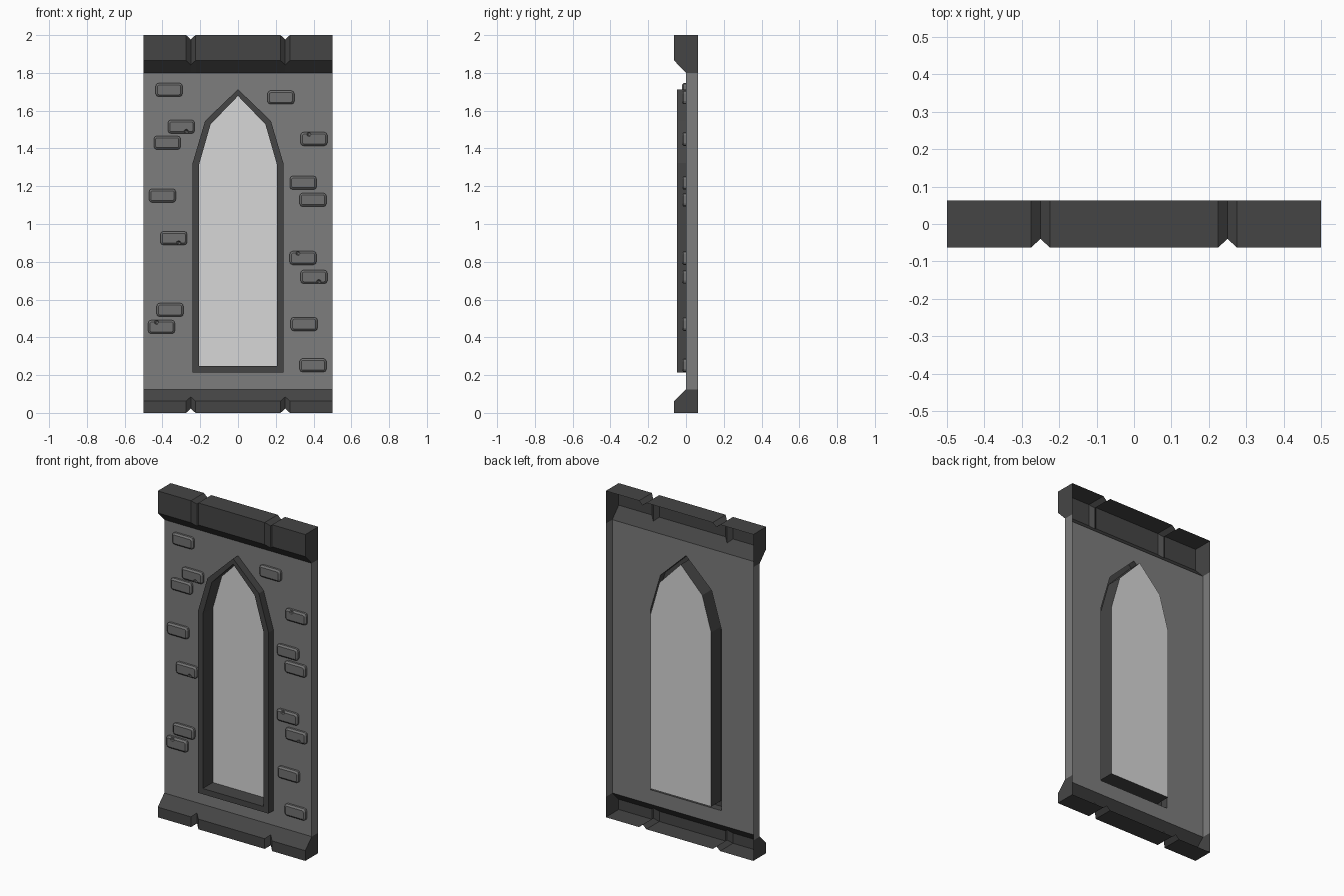
import bpy, bmesh, math

cube = bpy.data.objects.get("Cube")
if cube:
    bpy.data.objects.remove(cube, do_unlink=True)


def material(name, grey):
    m = bpy.data.materials.new(name)
    m.use_nodes = True
    colour = (grey, grey, grey, 1)
    m.diffuse_color = colour
    m.node_tree.nodes["Principled BSDF"].inputs["Base Color"].default_value = colour
    return m


WALL = material("wall stone", 0.205)
BRICK = material("brick stone", 0.165)
TRIM = material("dark trim stone", 0.06)
GLASS = material("pale glass", 0.68)

HALF, FRONT, BACK = 0.5, -0.0625, 0.0625
TOP, TRIM_LOW, BASE_HIGH = 2.0, 1.8, 0.125


def finish(bm, name, mat):
    mesh = bpy.data.meshes.new(name)
    bm.to_mesh(mesh)
    bm.free()
    obj = bpy.data.objects.new(name, mesh)
    bpy.context.collection.objects.link(obj)
    if mat:
        mesh.materials.append(mat)
    return obj


def loop(bm, outline, y):
    return [bm.verts.new((x, y, z)) for x, z in outline]


def bridge(bm, a, b, closed=True):
    n = len(a)
    for i in range(n if closed else n - 1):
        j = (i + 1) % n
        bm.faces.new((a[i], a[j], b[j], b[i]))


def arch(half, low, spring, shoulder, shoulder_z, tip):
    """Pointed window outline, counter-clockwise seen from the front."""
    right = [(half, low), (half, spring), (shoulder, shoulder_z)]
    return right + [(0, tip)] + [(-x, z) for x, z in reversed(right)]


outer = arch(0.24, 0.214, 1.323, 0.174, 1.546, 1.713)
inner = arch(0.206, 0.249, 1.316, 0.145, 1.528, 1.678)

# Wall: open-backed shell with an arched hole and a return on each side
bm = bmesh.new()
hole = loop(bm, outer, 0)
right = [bm.verts.new((HALF, 0, z)) for z in (BASE_HIGH, 1.323, 1.546, TRIM_LOW)]
left = [bm.verts.new((-HALF, 0, v.co.z)) for v in right]
bridge(bm, hole[:3], right[:3], False)
bridge(bm, left[:3], hole[:3:-1], False)
bm.faces.new((hole[2], right[2], right[3], hole[3]))
bm.faces.new((hole[4], hole[3], left[3], left[2]))
bm.faces.new((hole[3], right[3], left[3]))
bm.faces.new((hole[0], hole[6], left[0], right[0]))
bmesh.ops.recalc_face_normals(bm, faces=bm.faces)
for edge in (right, left):
    back = [bm.verts.new((v.co.x, BACK, v.co.z)) for v in edge]
    bridge(bm, edge, back, False)
bmesh.ops.recalc_face_normals(bm, faces=bm.faces)
if sum(f.normal.y * f.calc_area() for f in bm.faces) > 0:
    bmesh.ops.reverse_faces(bm, faces=bm.faces)
finish(bm, "wall", WALL)

# Window frame: raised ring whose inner side runs back to the glass
bm = bmesh.new()
rings = [loop(bm, outer, 0), loop(bm, outer, -0.047),
         loop(bm, inner, -0.047), loop(bm, inner, 0.05)]
for a, b in zip(rings, rings[1:]):
    bridge(bm, a, b)
bmesh.ops.recalc_face_normals(bm, faces=bm.faces)
if sum(f.normal.y * f.calc_area() for f in bm.faces) > 0:
    bmesh.ops.reverse_faces(bm, faces=bm.faces)
finish(bm, "window_frame", TRIM)

bm = bmesh.new()
bm.faces.new(loop(bm, inner, 0.05))
finish(bm, "window_pane", GLASS)


# Top and bottom trim: open-backed profile swept along x with V grooves
def trim(name, cap_z, bend_z, wall_z):
    into = math.copysign(0.0225, wall_z - cap_z)
    plain = [(BACK, cap_z), (FRONT, cap_z), (FRONT, bend_z), (0, wall_z)]
    groove = [(BACK, cap_z + into), (FRONT + 0.0225, cap_z + into),
              (FRONT + 0.0225, bend_z + into), (0, wall_z)]
    stations = [(-HALF, plain)]
    for x in (-0.25, 0.25):
        stations += [(x - 0.025, plain), (x, groove), (x + 0.025, plain)]
    stations.append((HALF, plain))
    bm = bmesh.new()
    rows = [[bm.verts.new((x, y, z)) for y, z in p] for x, p in stations]
    for a, b in zip(rows, rows[1:]):
        bridge(bm, a, b, False)
    for row in (rows[0], rows[-1]):
        corner = bm.verts.new((row[0].co.x, BACK, wall_z))
        bm.faces.new(row + [corner])
    bmesh.ops.recalc_face_normals(bm, faces=bm.faces)
    if sum(f.normal.y * f.calc_area() for f in bm.faces) > 0:
        bmesh.ops.reverse_faces(bm, faces=bm.faces)
    finish(bm, name, TRIM)


trim("top_trim", TOP, 1.865, TRIM_LOW)
trim("bottom_trim", 0, 0.0625, BASE_HIGH)


# Bricks: rounded blocks with a softened front edge
def rounded(cx, cz, w, h, r):
    points = []
    for k, (sx, sz) in enumerate(((1, 1), (-1, 1), (-1, -1), (1, -1))):
        for step in range(3):
            a = math.pi / 2 * (k + step / 2)
            points.append((cx + sx * (w - r) + r * math.cos(a),
                           cz + sz * (h - r) + r * math.sin(a)))
    return points


# centre x, centre z, chip: 0 none, 1 lower right, -1 upper left
BRICKS = [(-0.365, 1.71, 0), (-0.3, 1.515, 1), (-0.375, 1.43, 0),
          (-0.4, 1.15, 0), (-0.34, 0.925, 1), (-0.36, 0.545, 0),
          (-0.405, 0.455, -1), (0.227, 1.67, 0), (0.402, 1.45, -1),
          (0.345, 1.218, 0), (0.397, 1.128, 0), (0.344, 0.82, -1),
          (0.402, 0.72, 1), (0.35, 0.47, 0), (0.397, 0.252, 0)]
bm = bmesh.new()
chips = bmesh.new()
for x, z, chip in BRICKS:
    rows = [loop(bm, rounded(x, z, 0.071, 0.036, 0.016), -0.0005),
            loop(bm, rounded(x, z, 0.071, 0.036, 0.016), -0.013),
            loop(bm, rounded(x, z, 0.061, 0.026, 0.008), -0.022)]
    bridge(bm, rows[0], rows[1])
    bridge(bm, rows[1], rows[2])
    bm.faces.new(rows[0])
    bm.faces.new(rows[2])
    if chip:
        made = bmesh.ops.create_icosphere(chips, subdivisions=1, radius=0.015)
        bmesh.ops.translate(chips, verts=made["verts"],
                            vec=(x + 0.026 * chip, -0.025, z - 0.026 * chip))
bmesh.ops.recalc_face_normals(bm, faces=bm.faces)
bricks = finish(bm, "bricks", BRICK)
cutter = finish(chips, "chip_cutter", None)
cutter.hide_render = True
cutter.hide_viewport = True
cut = bricks.modifiers.new("chips", "BOOLEAN")
cut.operation = "DIFFERENCE"
cut.solver = "EXACT"
cut.object = cutter
